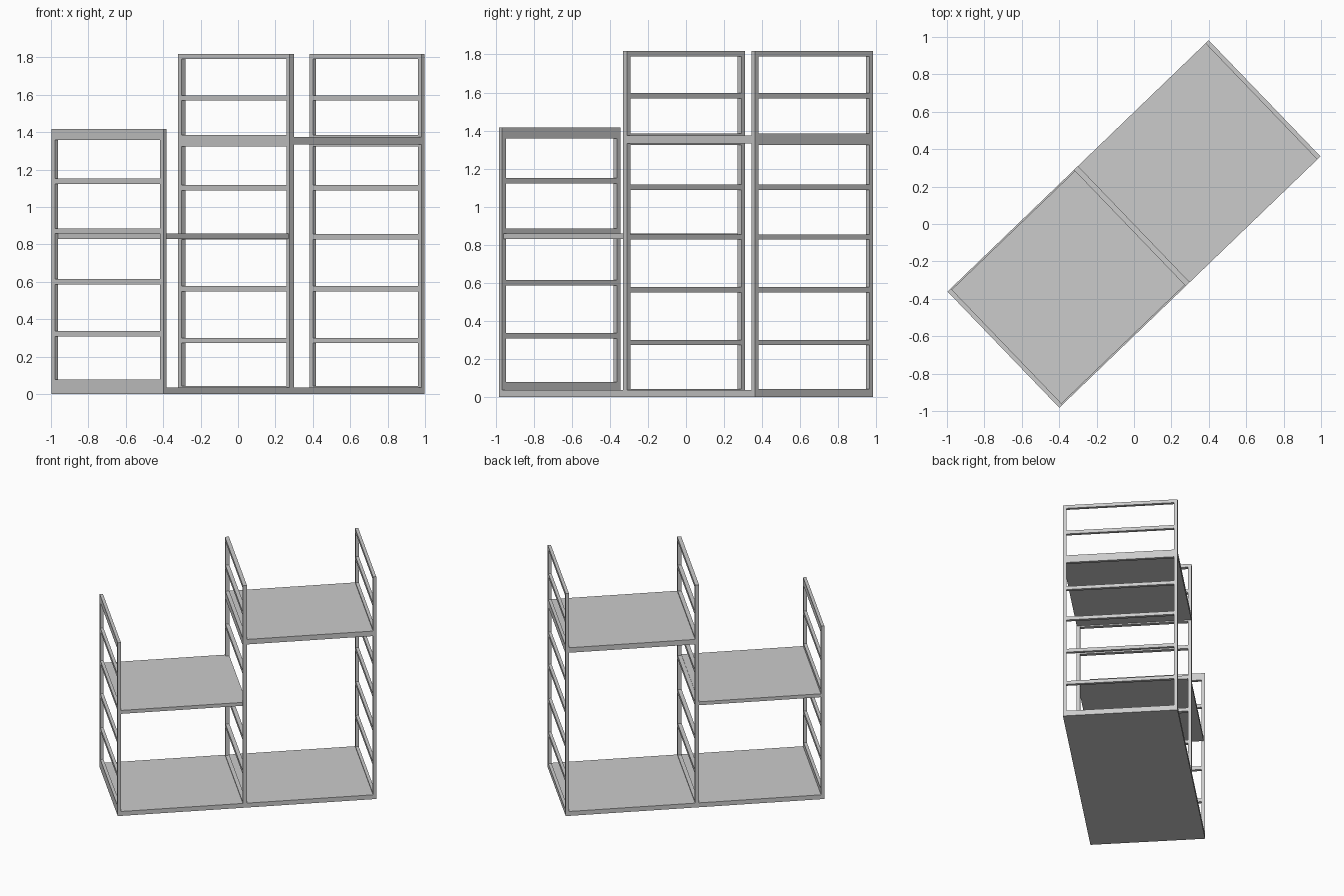
import bpy, math
from mathutils import Matrix

if "Cube" in bpy.data.objects:
    bpy.data.objects.remove(bpy.data.objects["Cube"])

# Whole unit is turned about z; u runs along its length, v across its depth
TURN = Matrix.Rotation(math.radians(43.9), 4, 'Z')
HALF_L, HALF_W = 0.969, 0.431
POST_D = 0.026


def box(name, u, v, z):
    """Box from (min, max) ranges in the turned frame."""
    bpy.ops.mesh.primitive_cube_add(size=1)
    ob = bpy.context.object
    ob.name = name
    ranges = (u, v, z)
    size = Matrix.Diagonal([b - a for a, b in ranges] + [1])
    move = Matrix.Translation([(a + b) / 2 for a, b in ranges])
    ob.data.transform(TURN @ move @ size)
    return ob


def ladder(name, u, height, rungs):
    """Two posts joined by flush rungs, each rung a (bottom, top) pair."""
    for side, v0 in (("front", -HALF_W), ("back", HALF_W - POST_D)):
        box(f"{name}_{side}_post", u, (v0, v0 + POST_D), (0, height))
    inner = HALF_W - POST_D
    for i, z in enumerate(rungs):
        box(f"{name}_rung_{i + 1}", u, (-inner, inner), z)


LEFT = (-HALF_L, -HALF_L + 0.024)
MID = (-0.031, -0.001)
RIGHT = (HALF_L - 0.024, HALF_L)


def bar(z, h=0.028):
    return (z - h / 2, z + h / 2)


# Side frames: a short one and two tall ones
ladder("short_frame", LEFT, 1.416,
       [(0, 0.078), bar(0.322), bar(0.6), bar(0.872), bar(1.137), (1.358, 1.416)])
tall = [(0, 0.043), bar(0.286), bar(0.563), bar(0.841), bar(1.103),
        (1.323, 1.384), bar(1.583), (1.79, 1.817)]
ladder("middle_frame", MID, 1.817, tall)
ladder("right_frame", RIGHT, 1.817, tall)

# Shelves spanning between the frames
full = (-HALF_W, HALF_W)
inset = (-HALF_W + 0.008, HALF_W - 0.008)
left_span, right_span = (LEFT[1], MID[0]), (MID[1], RIGHT[0])
box("left_bottom_shelf", left_span, full, (0, 0.036))
box("right_bottom_shelf", right_span, full, (0, 0.036))
box("left_upper_shelf", left_span, inset, (0.83, 0.858))
box("right_upper_shelf", right_span, full, (1.333, 1.374))
